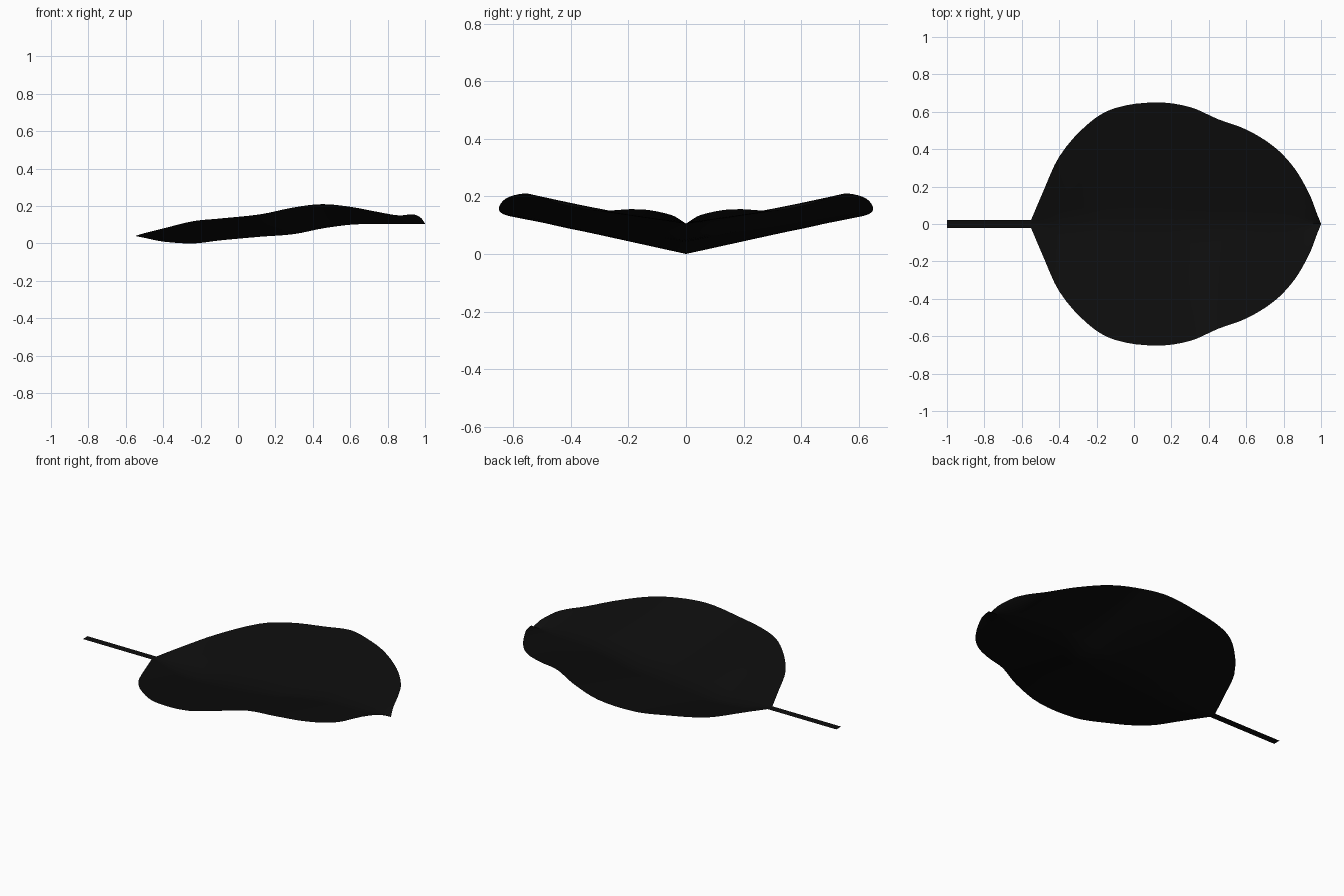
import bpy
import bmesh
import math

cube = bpy.data.objects.get("Cube")
if cube:
    bpy.data.objects.remove(cube, do_unlink=True)

# Single dark leaf colour
leaf_black = bpy.data.materials.new("leaf_black")
leaf_black.use_nodes = True
tone = (0.004, 0.004, 0.004, 1)
leaf_black.diffuse_color = tone
leaf_black.node_tree.nodes["Principled BSDF"].inputs["Base Color"].default_value = tone

# Blade stations from stem to tip: along, half width, midrib height, edge height
stations = [
    (-.55, .022, .04, .04), (-.5, .14, .03, .055), (-.4, .36, .01, .08),
    (-.24, .54, .0, .119), (-.1, .62, .016, .133), (.12, .65, .036, .156),
    (.3, .625, .05, .193), (.45, .56, .08, .21), (.6, .505, .1, .196),
    (.75, .412, .105, .168), (.86, .295, .105, .15), (.94, .155, .105, .155),
    (.98, .05, .105, .135), (1, .002, .105, .106),
]
STEPS = 4
COLUMNS = 6


def slope(index, column):
    """Finite difference tangent at a station."""
    a = stations[max(index - 1, 0)]
    b = stations[min(index + 1, len(stations) - 1)]
    return (b[column] - a[column]) / (b[0] - a[0])


def blend(index, t, column):
    """Smooth Hermite curve between two neighbouring stations."""
    p, q = stations[index], stations[index + 1]
    gap = q[0] - p[0]
    rise = t * t * (3 - 2 * t)
    start = t * (1 - t) ** 2 * gap * slope(index, column)
    end = t * t * (t - 1) * gap * slope(index + 1, column)
    return p[column] + (q[column] - p[column]) * rise + start + end


def finish(name, bm):
    """Turn a bmesh into a shaded object facing upward."""
    mesh = bpy.data.meshes.new(name)
    bm.to_mesh(mesh)
    bm.free()
    mesh.materials.append(leaf_black)
    obj = bpy.data.objects.new(name, mesh)
    bpy.context.collection.objects.link(obj)
    bpy.ops.object.select_all(action="DESELECT")
    obj.select_set(True)
    bpy.context.view_layer.objects.active = obj
    bpy.ops.object.shade_smooth_by_angle(angle=math.radians(40))
    return obj


# Leaf blade: thin sheet folded along the midrib
rows = []
for i in range(len(stations) - 1):
    p, q = stations[i], stations[i + 1]
    for k in range(STEPS):
        t = k / STEPS
        x = p[0] + (q[0] - p[0]) * t
        rows.append((x, blend(i, t, 1), blend(i, t, 2), blend(i, t, 3)))
rows.append(stations[-1])

bm = bmesh.new()
grid = []
for x, half, rib, edge in rows:
    line = []
    for c in range(-COLUMNS, COLUMNS + 1):
        across = c / COLUMNS
        z = rib + (edge - rib) * abs(across)
        line.append(bm.verts.new((x, half * across, z)))
    grid.append(line)
for near, far in zip(grid, grid[1:]):
    for c in range(2 * COLUMNS):
        bm.faces.new((near[c], far[c], far[c + 1], near[c + 1]))
finish("leaf_blade", bm)

# Leaf stem: flat strip
bm = bmesh.new()
corners = [(-1, -.022), (-.55, -.022), (-.55, .022), (-1, .022)]
bm.faces.new([bm.verts.new((x, y, .04)) for x, y in corners])
finish("leaf_stem", bm)
